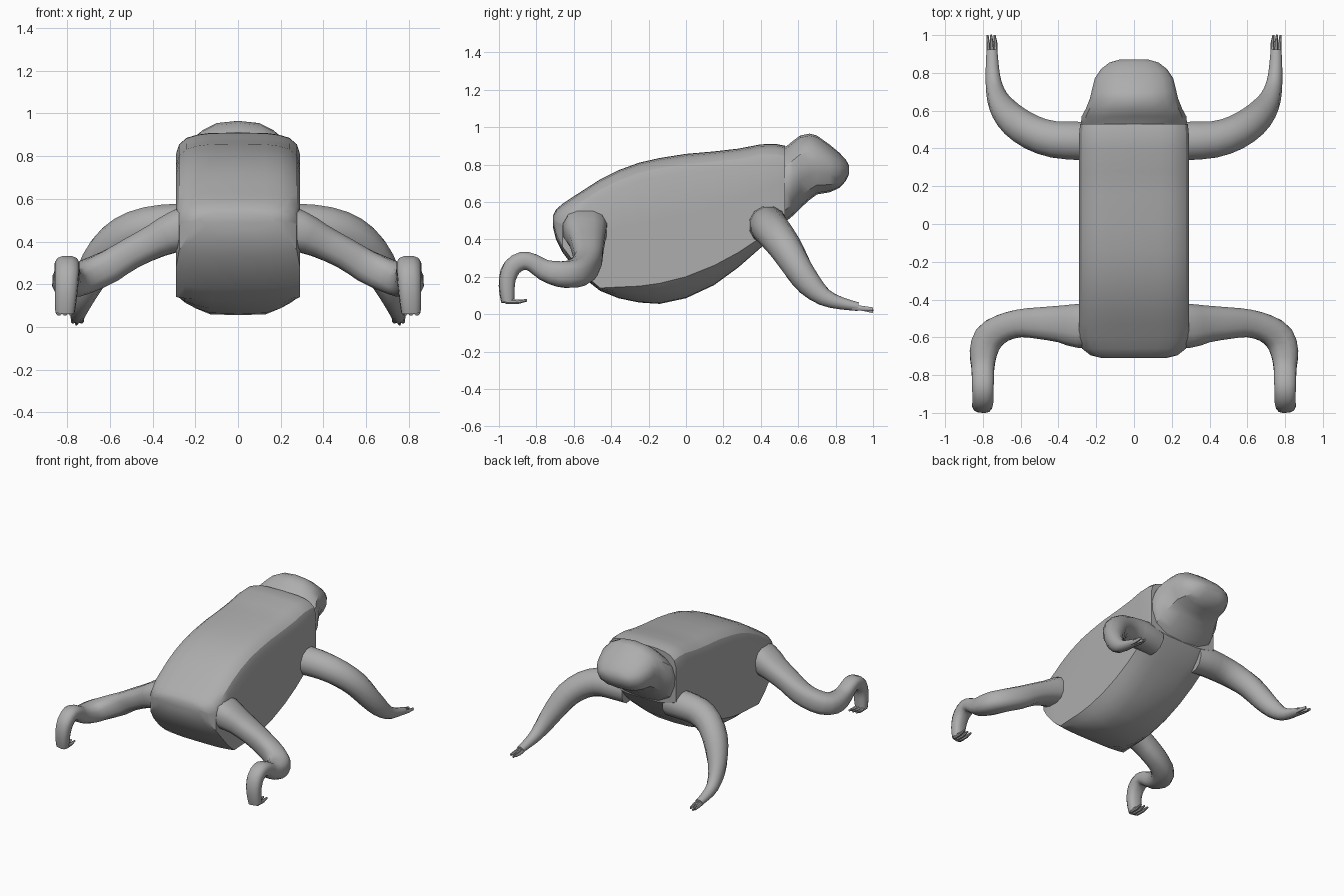
import bpy, bmesh, math
from mathutils import Vector

skin = bpy.data.materials.new("grey skin")
skin.diffuse_color = (0.42, 0.42, 0.42, 1)


def loft(name, rings, angle=30):
    """Skin a list of equal-length point rings and cap both ends."""
    bm = bmesh.new()
    vs = [[bm.verts.new(p) for p in r] for r in rings]
    n = len(vs[0])
    for a, b in zip(vs, vs[1:]):
        for i in range(n):
            j = (i + 1) % n
            bm.faces.new((a[i], a[j], b[j], b[i]))
    bm.faces.new(vs[0])
    bm.faces.new(vs[-1])
    bmesh.ops.recalc_face_normals(bm, faces=bm.faces)
    me = bpy.data.meshes.new(name)
    bm.to_mesh(me)
    bm.free()
    me.materials.append(skin)
    ob = bpy.data.objects.new(name, me)
    bpy.context.collection.objects.link(ob)
    bpy.ops.object.select_all(action='DESELECT')
    bpy.context.view_layer.objects.active = ob
    ob.select_set(True)
    bpy.ops.object.shade_smooth_by_angle(angle=math.radians(angle))
    return ob


def mirrored(half, y):
    """Close a half section (top centre to bottom centre) across x = 0."""
    return [(x, y, z) for x, z in half] + [(-x, y, z) for x, z in half[-2:0:-1]]


def smooth_path(pts):
    """Insert a Catmull-Rom midpoint between neighbouring path points."""
    out = []
    for i in range(len(pts) - 1):
        p = [pts[max(i - 1, 0)], pts[i], pts[i + 1], pts[min(i + 2, len(pts) - 1)]]
        out.append(pts[i])
        out.append(tuple((-a + 9 * b + 9 * c - d) / 16 for a, b, c, d in zip(*p)))
    return out + [pts[-1]]


def limb(name, path, sides=12, power=1.0, smooth=True):
    """Tube along (x, y, z, half width, half height), made for both sides."""
    if smooth:
        path = smooth_path(path)
    pts = [Vector(p[:3]) for p in path]
    rings, prev = [], None
    for i, p in enumerate(path):
        t = (pts[min(i + 1, len(pts) - 1)] - pts[max(i - 1, 0)]).normalized()
        side = Vector((t.y, -t.x, 0))
        if side.length < 0.3 and prev:
            side = prev - t * prev.dot(t)
        side.normalize()
        if prev and side.dot(prev) < 0:
            side = -side
        prev = side
        up = side.cross(t).normalized()
        ring = []
        for k in range(sides):
            a = 2 * math.pi * (k + 0.5) / sides
            c, s = math.cos(a), math.sin(a)
            c = math.copysign(abs(c) ** power, c)
            s = math.copysign(abs(s) ** power, s)
            ring.append(pts[i] + side * c * p[3] + up * s * p[4])
        rings.append(ring)
    loft("right_" + name, rings, 40)
    loft("left_" + name, [[(-v.x, v.y, v.z) for v in r] for r in rings], 40)


# Torso: y, top z, wall bottom z, bottom z, half width
torso = [
    (-0.71, 0.53, 0.49, 0.46, 0.17), (-0.695, 0.56, 0.43, 0.40, 0.23),
    (-0.66, 0.59, 0.36, 0.33, 0.275), (-0.60, 0.63, 0.28, 0.25, 0.29),
    (-0.53, 0.675, 0.20, 0.18, 0.29), (-0.46, 0.72, 0.14, 0.125, 0.29),
    (-0.36, 0.77, 0.145, 0.085, 0.29), (-0.25, 0.81, 0.15, 0.062, 0.29),
    (-0.14, 0.835, 0.165, 0.055, 0.29), (0.0, 0.857, 0.20, 0.085, 0.29),
    (0.15, 0.87, 0.26, 0.155, 0.29), (0.28, 0.885, 0.33, 0.25, 0.29),
    (0.40, 0.908, 0.41, 0.355, 0.29), (0.48, 0.91, 0.47, 0.43, 0.29),
    (0.53, 0.90, 0.53, 0.49, 0.285)]
rings = []
for y, zt, wb, zb, w in torso:
    d, f = min(0.10, (zt - wb) * 0.5), wb - zb
    rings.append(mirrored([
        (0, zt), (0.45 * w, zt - 0.02 * d), (0.66 * w, zt - 0.1 * d),
        (0.83 * w, zt - 0.25 * d), (0.95 * w, zt - 0.55 * d), (w, zt - d),
        (w, (zt + wb) / 2), (w, wb), (0.86 * w, zb + 0.6 * f),
        (0.69 * w, zb + 0.3 * f), (0.45 * w, zb + 0.04 * f), (0, zb)], y))
loft("torso", rings)

# Head: y, top z, bottom z, half width
head = [
    (0.48, 0.87, 0.45, 0.27), (0.54, 0.90, 0.50, 0.28), (0.57, 0.925, 0.525, 0.277),
    (0.61, 0.955, 0.565, 0.255), (0.66, 0.965, 0.61, 0.235),
    (0.70, 0.955, 0.64, 0.225), (0.77, 0.905, 0.652, 0.208),
    (0.82, 0.863, 0.675, 0.175), (0.855, 0.825, 0.712, 0.13),
    (0.872, 0.795, 0.75, 0.07)]
section = [(0, 1), (0.42, 0.97), (0.72, 0.87), (0.92, 0.74), (1, 0.57),
           (0.98, 0.38), (0.85, 0.16), (0.5, 0.03), (0, 0)]
loft("head", [mirrored([(a * w, zb + b * (zt - zb)) for a, b in section], y)
              for y, zt, zb, w in head])

# Front legs sweeping outward, down and forward
limb("front_leg", [
    (0.18, 0.43, 0.47, 0.10, 0.105), (0.29, 0.44, 0.475, 0.105, 0.105),
    (0.42, 0.447, 0.465, 0.10, 0.10), (0.53, 0.48, 0.425, 0.095, 0.095),
    (0.62, 0.535, 0.35, 0.088, 0.088), (0.68, 0.595, 0.25, 0.075, 0.08),
    (0.72, 0.66, 0.16, 0.058, 0.068), (0.742, 0.74, 0.09, 0.044, 0.048),
    (0.75, 0.83, 0.058, 0.036, 0.034), (0.752, 0.92, 0.04, 0.03, 0.024)])

# Hind legs running outward, then back into an upward-arched foot
limb("hind_leg", [
    (0.15, -0.53, 0.49, 0.11, 0.11), (0.28, -0.54, 0.45, 0.12, 0.10),
    (0.38, -0.53, 0.405, 0.10, 0.082), (0.50, -0.525, 0.345, 0.085, 0.075),
    (0.60, -0.525, 0.285, 0.075, 0.078), (0.70, -0.552, 0.24, 0.075, 0.078),
    (0.77, -0.605, 0.215, 0.082, 0.075), (0.797, -0.68, 0.215, 0.075, 0.07),
    (0.80, -0.76, 0.237, 0.062, 0.058), (0.80, -0.82, 0.275, 0.06, 0.05),
    (0.80, -0.875, 0.285, 0.058, 0.05), (0.80, -0.93, 0.25, 0.057, 0.05),
    (0.803, -0.956, 0.185, 0.054, 0.044), (0.807, -0.957, 0.115, 0.05, 0.04),
    (0.81, -0.953, 0.065, 0.045, 0.034)], power=0.75)

# Three short toes on every foot
for n, d in enumerate((-1, 0, 1), 1):
    limb("front_toe_%d" % n, [
        (0.752 + 0.016 * d, 0.89, 0.038, 0.012, 0.016),
        (0.752 + 0.02 * d, 0.95, 0.03, 0.011, 0.014),
        (0.757 + 0.019 * d, 1.0, 0.015 + 0.012 * (n % 2), 0.006, 0.01)], 8, 1, False)
    limb("hind_toe_%d" % n, [
        (0.81 + 0.026 * d, -0.965, 0.07, 0.016, 0.016),
        (0.81 + 0.028 * d, -0.90, 0.066, 0.014, 0.013),
        (0.81 + 0.03 * d, -0.85, 0.074, 0.006, 0.007)], 8, 1, False)
